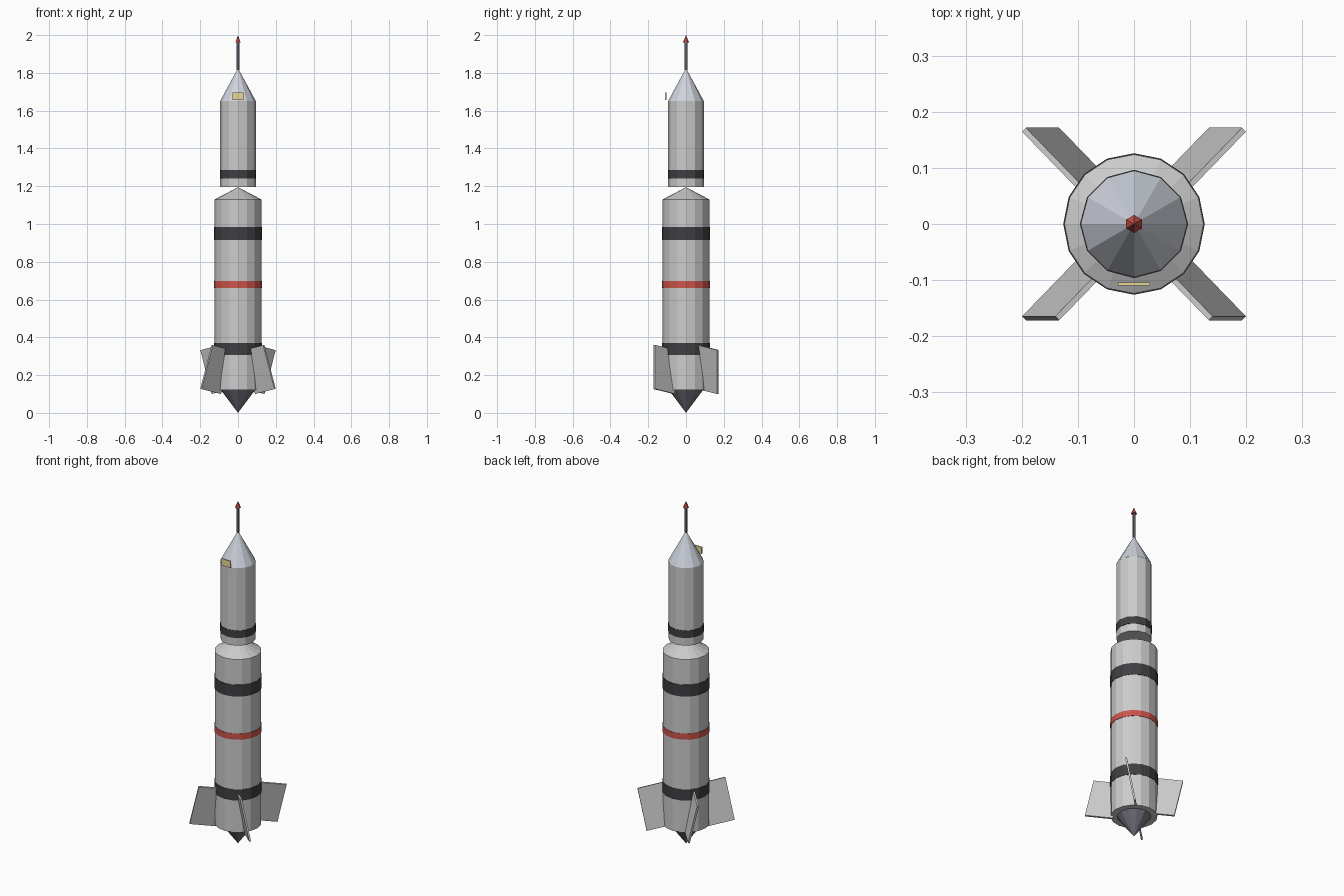
import bpy
from math import radians
from mathutils import Matrix, Vector

if "Cube" in bpy.data.objects:
    bpy.data.objects.remove(bpy.data.objects["Cube"])


def material(name, color):
    m = bpy.data.materials.new(name)
    m.diffuse_color = (*color, 1)
    m.use_nodes = True
    m.node_tree.nodes["Principled BSDF"].inputs["Base Color"].default_value = m.diffuse_color
    return m


dark = material("dark_band", (0.05, 0.05, 0.055))
red = material("red", (0.6, 0.09, 0.07))
steel = material("steel", (0.62, 0.65, 0.72))
engine = material("engine", (0.16, 0.16, 0.2))
gold = material("gold", (0.8, 0.68, 0.3))


def finish(name, mat):
    o = bpy.context.object
    o.name = name
    if mat:
        o.data.materials.append(mat)
    return o


def frustum(name, sides, r0, r1, z0, z1, mat=None):
    bpy.ops.mesh.primitive_cone_add(vertices=sides, radius1=r0, radius2=r1,
                                    depth=z1 - z0, location=(0, 0, (z0 + z1) / 2))
    return finish(name, mat)


def box(name, size, matrix, mat=None):
    bpy.ops.mesh.primitive_cube_add(size=1)
    o = finish(name, mat)
    o.data.transform(matrix @ Matrix.Diagonal((*size, 1)))
    return o


# Lower stage: engine cone, body, shoulder
frustum("engine_cone", 12, 0, 0.09, 0, 0.12, engine)
frustum("lower_body", 16, 0.124, 0.124, 0.12, 1.13)
frustum("shoulder", 16, 0.124, 0, 1.13, 1.195)

# Upper stage: body, nose, antenna and its tip
frustum("upper_body", 12, 0.094, 0.094, 1.197, 1.65)
frustum("nose_cone", 12, 0.095, 0, 1.65, 1.825, steel)
frustum("antenna", 6, 0.008, 0.008, 1.815, 1.97, engine)
frustum("antenna_tip", 6, 0.016, 0, 1.962, 2.0, red)

# Painted bands
for name, sides, r, z0, z1, mat in (
        ("base_band", 16, 0.126, 0.307, 0.371, dark),
        ("red_band", 16, 0.126, 0.662, 0.697, red),
        ("middle_band", 16, 0.126, 0.914, 0.983, dark),
        ("upper_band", 12, 0.0965, 1.242, 1.285, dark)):
    frustum(name, sides, r, r, z0, z1, mat)

# Front plate floating off the nose
box("front_plate", (0.057, 0.006, 0.04), Matrix.Translation((0, -0.107, 1.677)), gold)

# Four diagonal fins, each tilted about y
for sx in (-1, 1):
    for sy in (-1, 1):
        place = (Matrix.Translation(Vector((0.115 * sx, 0.115 * sy, 0.23)))
                 @ Matrix.Rotation(0.25 * sx * sy, 4, 'Y')
                 @ Matrix.Rotation(radians(45 * sx * sy), 4, 'Z'))
        box("fin", (0.15, 0.01, 0.24), place)
